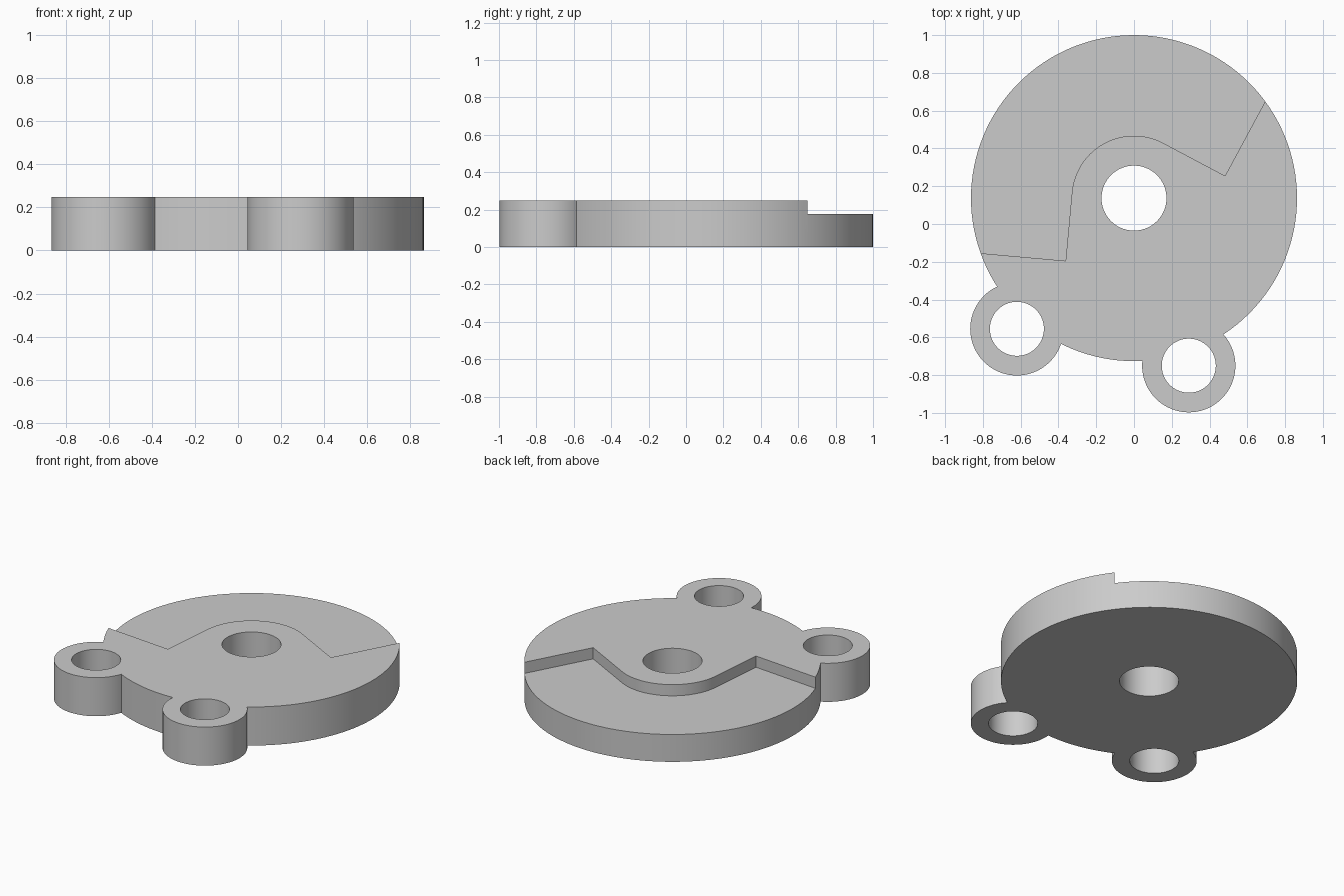
import bpy, bmesh
from math import sin, cos, radians
from mathutils import Vector

old = bpy.data.objects.get("Cube")
if old:
    bpy.data.objects.remove(old, do_unlink=True)

# Dimensions
HEIGHT = 0.248
FLOOR = 0.176
CENTRE = Vector((0, 0.137))
DISC_R, BORE_R, HUB_R = 0.863, 0.172, 0.33
LUG_R, LUG_BORE_R = 0.247, 0.143
LUGS = {"right": Vector((-0.62, -0.555)), "left": Vector((0.29, -0.75))}

grey = bpy.data.materials.new("plain grey")
grey.use_nodes = True
colour = (0.6, 0.6, 0.6, 1)
grey.diffuse_color = colour
grey.node_tree.nodes["Principled BSDF"].inputs["Base Color"].default_value = colour


def prism(name, outline, bottom, top):
    """Extrude a flat outline between two heights."""
    bm = bmesh.new()
    face = bm.faces.new([bm.verts.new((p[0], p[1], bottom)) for p in outline])
    lifted = bmesh.ops.extrude_face_region(bm, geom=[face])["geom"]
    bmesh.ops.translate(bm, vec=(0, 0, top - bottom),
                        verts=[v for v in lifted if isinstance(v, bmesh.types.BMVert)])
    bmesh.ops.recalc_face_normals(bm, faces=bm.faces)
    mesh = bpy.data.meshes.new(name)
    bm.to_mesh(mesh)
    bm.free()
    mesh.materials.append(grey)
    obj = bpy.data.objects.new(name, mesh)
    bpy.context.collection.objects.link(obj)
    return obj


def arc(centre, radius, start=0, end=360, steps=96):
    """Points along an arc; a full turn leaves out the repeated last point."""
    count = steps if end - start == 360 else steps + 1
    angles = [radians(start + (end - start) * i / steps) for i in range(count)]
    return [centre + radius * Vector((cos(a), sin(a))) for a in angles]


def combine(target, other, operation):
    """Apply a boolean and discard the helper solid."""
    other.hide_render = True
    mod = target.modifiers.new(operation.lower(), "BOOLEAN")
    mod.operation = operation
    mod.solver = "EXACT"
    mod.object = other
    bpy.context.view_layer.objects.active = target
    bpy.ops.object.modifier_apply(modifier=mod.name)
    bpy.data.objects.remove(other, do_unlink=True)


# Round plate with two mounting lugs
plate = prism("cover_plate", arc(CENTRE, DISC_R, steps=128), 0, HEIGHT)
for side, spot in LUGS.items():
    combine(plate, prism(side + "_lug", arc(spot, LUG_R), 0, HEIGHT), "UNION")

# Recessed back, stepping around the hub
left_corner, left_rim = Vector((0.482, 0.255)), Vector((0.695, 0.65))
right_corner, right_rim = Vector((-0.362, -0.195)), Vector((-0.81, -0.155))
step = [left_rim + (left_rim - left_corner) * 0.3, left_corner]
step += arc(CENTRE, HUB_R, 62, 174.6, 40)
step += [right_corner, right_rim + (right_rim - right_corner) * 0.5]
step += [(-1.2, 1.2), (1.0, 1.2)]
combine(plate, prism("recess_cutter", step, FLOOR, 0.4), "DIFFERENCE")

# Through holes
combine(plate, prism("bore_cutter", arc(CENTRE, BORE_R), -0.1, 0.4), "DIFFERENCE")
for side, spot in LUGS.items():
    combine(plate, prism(side + "_hole_cutter", arc(spot, LUG_BORE_R), -0.1, 0.4), "DIFFERENCE")

# Smooth round walls, crisp rims
bpy.ops.object.select_all(action="DESELECT")
plate.select_set(True)
bpy.context.view_layer.objects.active = plate
bpy.ops.object.shade_smooth_by_angle(angle=radians(25))
